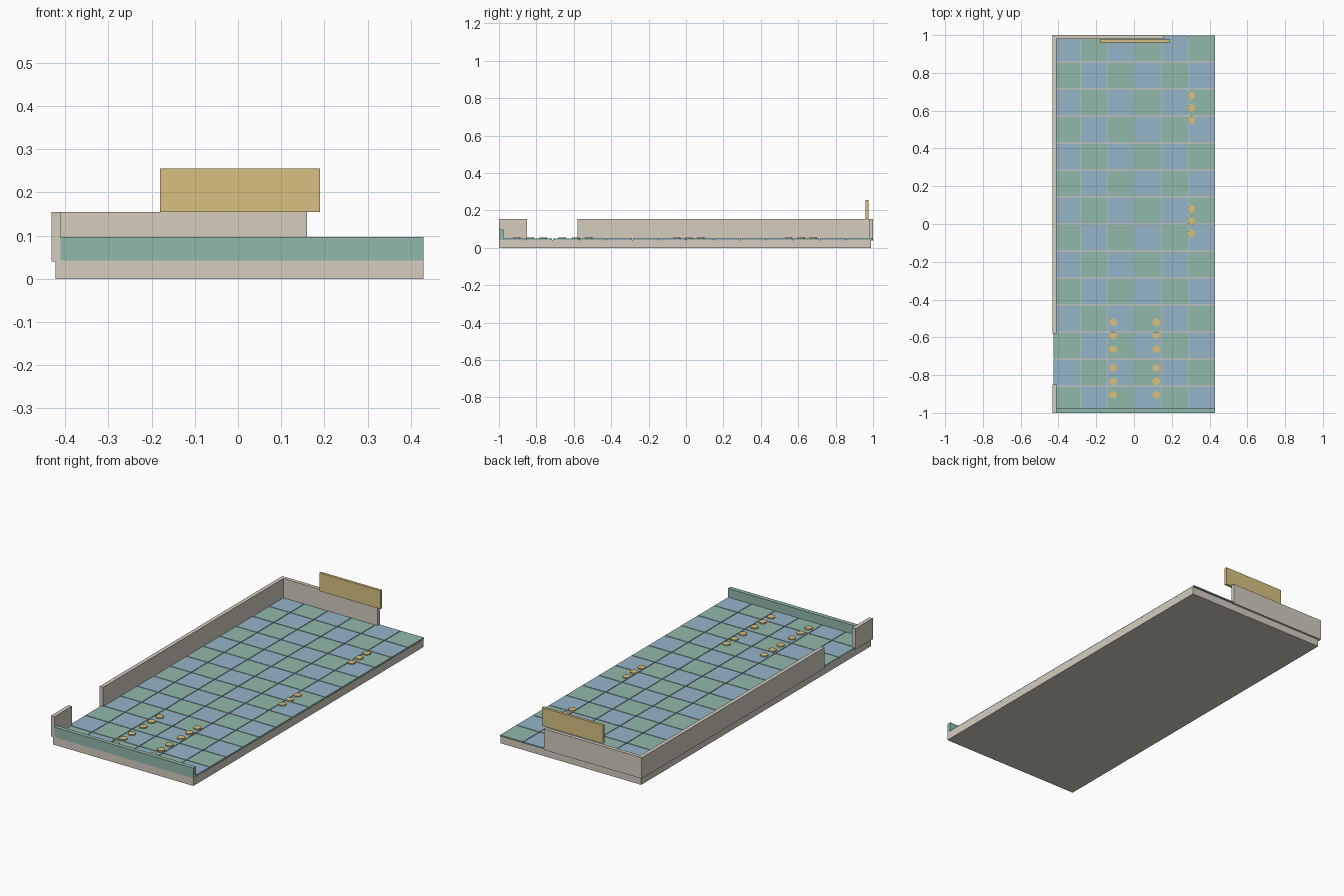
import bpy, bmesh
from mathutils import Matrix, Vector

if "Cube" in bpy.data.objects:
    bpy.data.objects.remove(bpy.data.objects["Cube"])


def material(name, rgb):
    m = bpy.data.materials.new(name)
    m.diffuse_color = (*rgb, 1)
    m.use_nodes = True
    m.node_tree.nodes["Principled BSDF"].inputs["Base Color"].default_value = m.diffuse_color
    return m


STONE = material("stone", (0.66, 0.61, 0.52))
GREEN = material("green", (0.29, 0.48, 0.41))
BLUE = material("blue", (0.30, 0.46, 0.58))
GOLD = material("gold", (0.68, 0.53, 0.22))


def finish(bm, name, mat):
    mesh = bpy.data.meshes.new(name)
    bm.to_mesh(mesh)
    bm.free()
    mesh.materials.append(mat)
    obj = bpy.data.objects.new(name, mesh)
    bpy.context.collection.objects.link(obj)
    return obj


def add_box(bm, x, y, z):
    lo, hi = Vector((x[0], y[0], z[0])), Vector((x[1], y[1], z[1]))
    bmesh.ops.create_cube(bm, size=1, matrix=Matrix.Translation((lo + hi) / 2)
                          @ Matrix.Diagonal((*(hi - lo), 1)))


def box(name, mat, x, y, z):
    bm = bmesh.new()
    add_box(bm, x, y, z)
    return finish(bm, name, mat)


# floor slab and surrounding walls
WALL_Z = (0.04, 0.155)
box("floor_slab", STONE, (-0.422, 0.43), (-1, 0.99), (0, 0.042))
box("left_wall_front", STONE, (-0.432, -0.411), (-1, -0.85), WALL_Z)
box("left_wall_back", STONE, (-0.432, -0.411), (-0.58, 0.98), WALL_Z)
box("back_wall", STONE, (-0.432, 0.16), (0.98, 1), WALL_Z)
box("front_low_wall", GREEN, (-0.411, 0.43), (-1, -0.977), (0.042, 0.097))
box("sign_board", GOLD, (-0.18, 0.19), (0.961, 0.976), (0.155, 0.255))

# checkered floor tiles with thin gaps
PITCH, GAP = 1 / 7, 0.002
for parity, (name, mat) in enumerate((("green_tiles", GREEN), ("blue_tiles", BLUE))):
    bm = bmesh.new()
    for col in range(6):
        for row in range(14):
            if (col + row) % 2 == parity:
                x, y = -0.427 + col * PITCH, -1 + row * PITCH
                add_box(bm, (x + GAP, x + PITCH - GAP),
                        (y + GAP, y + PITCH - GAP), (0.042, 0.049))
    finish(bm, name, mat)

# rows of round floor markers
spots = [(x, y) for x in (-0.11, 0.118)
         for y in (-0.905, -0.833, -0.762, -0.662, -0.59, -0.52)]
spots += [(0.304, y + d) for y in (0.615, 0.015) for d in (-0.065, 0, 0.065)]
bm = bmesh.new()
for x, y in spots:
    bmesh.ops.create_cone(bm, cap_ends=True, segments=20, radius1=0.02, radius2=0.02,
                          depth=0.012, matrix=Matrix.Translation((x, y, 0.049)))
finish(bm, "floor_markers", GOLD)
